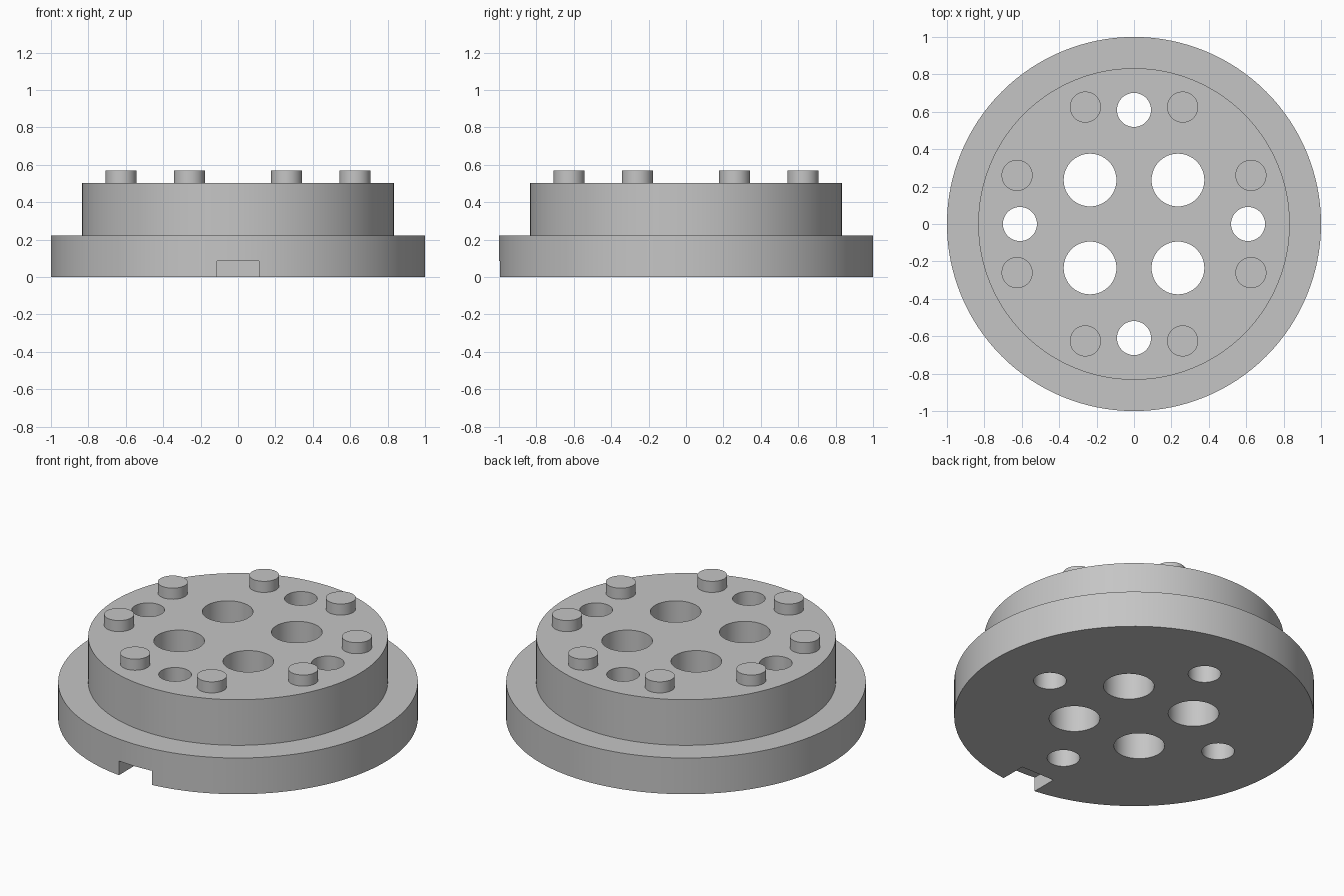
import bpy, bmesh, math
from mathutils import Matrix

if "Cube" in bpy.data.objects:
    bpy.data.objects.remove(bpy.data.objects["Cube"])

grey = bpy.data.materials.new("plain_grey")
grey.diffuse_color = (0.56, 0.56, 0.56, 1)
grey.use_nodes = True
grey.node_tree.nodes["Principled BSDF"].inputs["Base Color"].default_value = grey.diffuse_color


def make_object(name, bm):
    bmesh.ops.recalc_face_normals(bm, faces=bm.faces)
    mesh = bpy.data.meshes.new(name)
    bm.to_mesh(mesh)
    bm.free()
    mesh.materials.append(grey)
    obj = bpy.data.objects.new(name, mesh)
    bpy.context.collection.objects.link(obj)
    return obj


def add_cylinder(bm, x, y, z0, z1, r, sides=48):
    bmesh.ops.create_cone(bm, cap_ends=True, segments=sides, radius1=r, radius2=r,
                          depth=z1 - z0, matrix=Matrix.Translation((x, y, (z0 + z1) / 2)))


def smooth(obj):
    bpy.ops.object.select_all(action='DESELECT')
    obj.select_set(True)
    bpy.context.view_layer.objects.active = obj
    bpy.ops.object.shade_smooth_by_angle(angle=math.radians(30))


# stepped body: wide flange with a narrower raised drum, as one closed solid
SIDES = 128
bm = bmesh.new()
rings = []
for r, z in [(1, 0), (1, 0.222), (0.833, 0.222), (0.833, 0.502)]:
    rings.append([bm.verts.new((r * math.cos(2 * math.pi * i / SIDES),
                                r * math.sin(2 * math.pi * i / SIDES), z))
                  for i in range(SIDES)])
for low, high in zip(rings, rings[1:]):
    for i in range(SIDES):
        j = (i + 1) % SIDES
        bm.faces.new((low[i], low[j], high[j], high[i]))
bm.faces.new(rings[0])
bm.faces.new(rings[-1])
body = make_object("stepped_body", bm)

# through holes and the key notch in the front of the flange
bm = bmesh.new()
for sx in (-1, 1):
    for sy in (-1, 1):
        add_cylinder(bm, sx * 0.235, sy * 0.235, -0.2, 0.8, 0.141, 64)
for k in range(4):
    a = k * math.pi / 2
    add_cylinder(bm, 0.61 * math.cos(a), 0.61 * math.sin(a), -0.2, 0.8, 0.091)
bmesh.ops.create_cube(bm, size=1, matrix=Matrix.Translation((0, -0.983, -0.0565))
                      @ Matrix.Diagonal((0.225, 0.3, 0.287, 1)))
cutter = make_object("hole_cutter", bm)
cutter.hide_render = True

cut = body.modifiers.new("holes", 'BOOLEAN')
cut.operation = 'DIFFERENCE'
cut.solver = 'EXACT'
cut.object = cutter
bpy.context.view_layer.objects.active = body
bpy.ops.object.modifier_apply(modifier=cut.name)
bpy.data.objects.remove(cutter)
smooth(body)

# eight raised pegs, in pairs beside the small holes
bm = bmesh.new()
for sx in (-1, 1):
    for sy in (-1, 1):
        for x, y in [(0.26, 0.625), (0.625, 0.26)]:
            add_cylinder(bm, sx * x, sy * y, 0.502, 0.57, 0.083)
smooth(make_object("pegs", bm))
